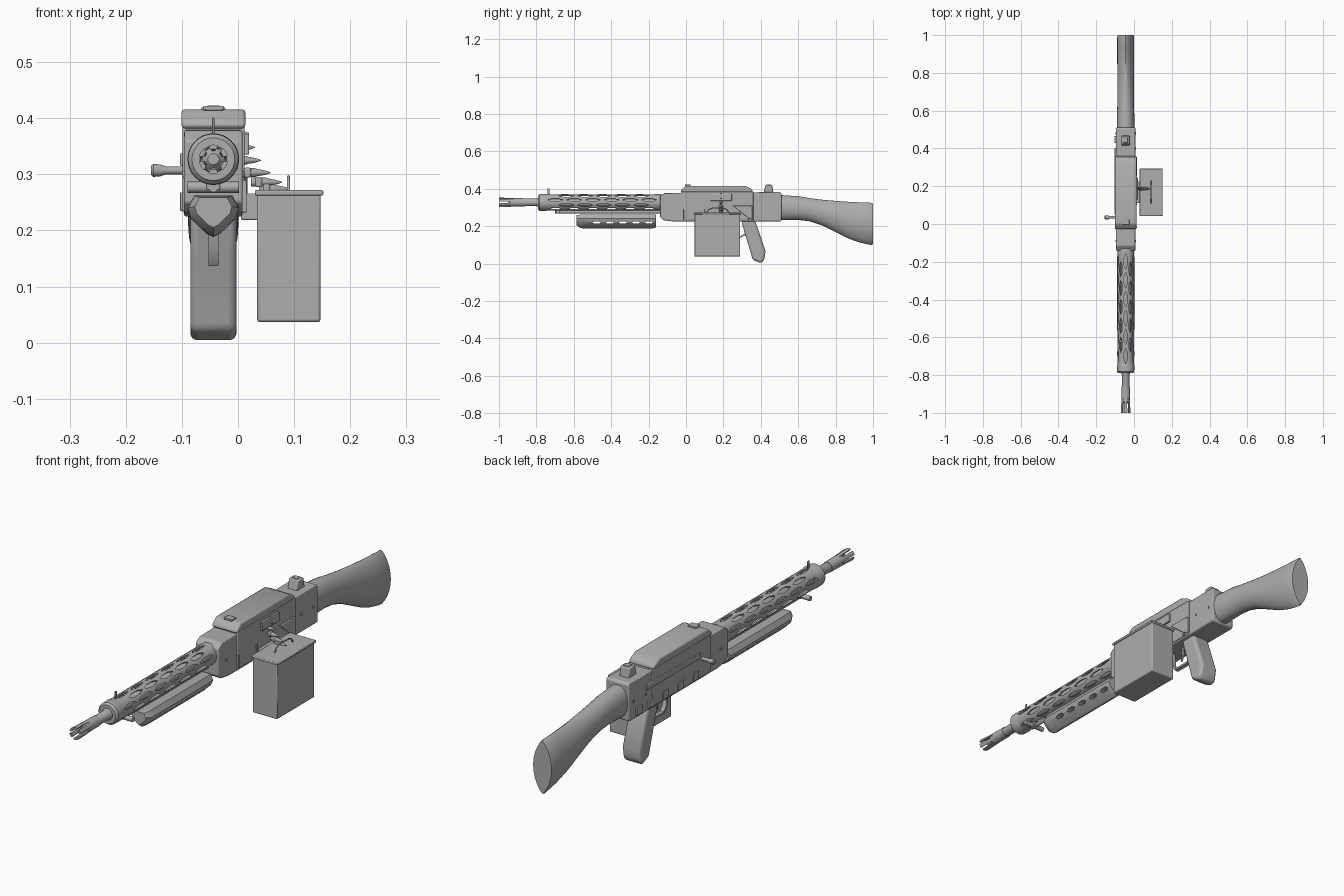
import bpy, bmesh, math
from mathutils import Vector, Matrix

CX, CZ = -0.044, 0.327          # barrel axis
metal = bpy.data.materials.new("grey_metal")
metal.diffuse_color = (0.42, 0.42, 0.42, 1)


def finish(name, bm, bevel=0.0, segs=2, smooth=35):
    bmesh.ops.recalc_face_normals(bm, faces=bm.faces)
    me = bpy.data.meshes.new(name)
    bm.to_mesh(me)
    bm.free()
    ob = bpy.data.objects.new(name, me)
    bpy.context.collection.objects.link(ob)
    me.materials.append(metal)
    if bevel:
        m = ob.modifiers.new("bevel", "BEVEL")
        m.width, m.segments, m.limit_method = bevel, segs, "ANGLE"
        m.angle_limit = math.radians(30)
    if smooth:
        bpy.ops.object.select_all(action="DESELECT")
        bpy.context.view_layer.objects.active = ob
        ob.select_set(True)
        bpy.ops.object.shade_smooth_by_angle(angle=math.radians(smooth))
    return ob


def loft(bm, rings, closed=False):
    vs = [[bm.verts.new(p) for p in r] for r in rings]
    n = len(vs[0])
    pairs = list(zip(vs, vs[1:])) + ([(vs[-1], vs[0])] if closed else [])
    for a, b in pairs:
        for i in range(n):
            bm.faces.new((a[i], a[(i + 1) % n], b[(i + 1) % n], b[i]))
    if not closed:
        bm.faces.new(vs[0])
        bm.faces.new(vs[-1])


def side_prism(name, pts, x0, x1, bevel=0.004, segs=2):
    """(y, z) outline extruded across x."""
    bm = bmesh.new()
    loft(bm, [[(x, y, z) for y, z in pts] for x in (x0, x1)])
    return finish(name, bm, bevel, segs)


def box(name, x0, x1, y0, y1, z0, z1, bevel=0.002):
    return side_prism(name, [(y0, z0), (y1, z0), (y1, z1), (y0, z1)], x0, x1, bevel)


def lathe(name, prof, p=(CX, 0, CZ), axis="Y", n=24, closed=False):
    """(distance, radius) outline turned about an axis."""
    rings = []
    for d, r in prof:
        ring = []
        for i in range(n):
            c, s = r * math.cos(2 * math.pi * i / n), r * math.sin(2 * math.pi * i / n)
            v = {"Y": (c, d, s), "X": (d, c, s), "Z": (c, s, d)}[axis]
            ring.append(Vector(p) + Vector(v))
        rings.append(ring)
    bm = bmesh.new()
    loft(bm, rings, closed)
    return finish(name, bm)


def cut(ob, cutter_bm, name):
    c = finish(name, cutter_bm, smooth=0)
    c.hide_render = True
    c.hide_set(True)
    c.display_type = "WIRE"
    m = ob.modifiers.new("cut", "BOOLEAN")
    m.operation, m.object, m.solver = "DIFFERENCE", c, "EXACT"


def radial_slot(bm, ang, y0, y1, w, r0, r1, tip):
    """Six-sided slot pointing outwards from the barrel axis."""
    out = [(y0, 0), (y0 + tip, -w), (y1 - tip, -w), (y1, 0), (y1 - tip, w), (y0 + tip, w)]
    rot = Matrix.Rotation(ang, 4, "Y")
    loft(bm, [[Vector((CX, 0, CZ)) + rot @ Vector((u, y, r)) for y, u in out]
              for r in (r0, r1)])


def rod(name, pts, r):
    cu = bpy.data.curves.new(name, "CURVE")
    cu.dimensions, cu.bevel_depth, cu.bevel_resolution = "3D", r, 2
    cu.use_fill_caps = True
    sp = cu.splines.new("POLY")
    sp.points.add(len(pts) - 1)
    for q, v in zip(sp.points, pts):
        q.co = (*v, 1)
    ob = bpy.data.objects.new(name, cu)
    bpy.context.collection.objects.link(ob)
    cu.materials.append(metal)


# perforated barrel shroud
shroud = lathe("barrel_shroud", [(-0.755, 0.044), (-0.13, 0.044), (-0.13, 0.037), (-0.755, 0.037)],
               n=32, closed=True)
bm = bmesh.new()
for k in range(10):
    shift = 0.0585 * (k % 2)
    for j in range(6 - k % 2):
        y = -0.74 + shift + j * 0.1
        radial_slot(bm, k * math.pi / 5, y, y + 0.084, 0.0085, 0.031, 0.06, 0.024)
cut(shroud, bm, "shroud_slot_cutter")
lathe("shroud_cap", [(-0.79, 0.022), (-0.79, 0.038), (-0.782, 0.045), (-0.75, 0.046), (-0.742, 0.044),
                     (-0.742, 0.022)], n=32, closed=True)
lathe("barrel", [(-0.95, 0.010), (-0.94, 0.020), (-0.8, 0.020), (-0.79, 0.024), (-0.13, 0.026)])

# slotted muzzle
muzzle = lathe("flash_hider", [(-1.0, 0.026), (-0.93, 0.023), (-0.86, 0.022), (-0.86, 0.012),
                               (-0.93, 0.014), (-1.0, 0.018)], closed=True)
bm = bmesh.new()
for k in range(6):
    radial_slot(bm, (k + 0.5) * math.pi / 3, -1.03, -0.92, 0.0045, 0.009, 0.04, 0.01)
cut(muzzle, bm, "muzzle_slot_cutter")
box("front_sight", CX - 0.002, CX + 0.002, -0.74, -0.73, 0.368, 0.401, 0.001)

# gas tube with cross bar
lathe("gas_tube", [(-0.70, 0.008), (-0.13, 0.008)], (CX, 0, 0.276), n=12)
lathe("gas_tube_crossbar", [(-0.046, 0.010), (0.046, 0.010)], (CX, -0.685, 0.277), "X", 12)
box("gas_block", CX - 0.012, CX + 0.012, -0.70, -0.665, 0.272, 0.292)

# lower handguard with vent slots
half = [(0.0, 0.262), (0.034, 0.262), (0.046, 0.240), (0.041, 0.222), (0.012, 0.194), (0.0, 0.188)]
outline = half + [(-x, z) for x, z in half[-2:0:-1]]
bm = bmesh.new()
rings = []
for y, s in ((-0.585, 0.72), (-0.565, 0.97), (-0.55, 1), (-0.18, 1), (-0.16, 0.92)):
    rings.append([(CX + x * s, y, 0.25 + (z - 0.25) * s) for x, z in outline])
loft(bm, rings)
guard = finish("handguard", bm)
bm = bmesh.new()
for j in range(5):
    y, z, h = -0.50 + j * 0.07, 0.219, 0.006
    ring = [(y, z), (y + 0.01, z - h), (y + 0.035, z - h), (y + 0.045, z), (y + 0.035, z + h), (y + 0.01, z + h)]
    loft(bm, [[(CX + x, a, b) for a, b in ring] for x in (-0.07, 0.07)])
cut(guard, bm, "handguard_slot_cutter")

# receiver
side_prism("receiver", [(-0.14, 0.25), (-0.12, 0.232), (-0.07, 0.225), (0.505, 0.225), (0.51, 0.23),
                        (0.51, 0.375), (0.503, 0.382), (-0.115, 0.378), (-0.14, 0.36)],
           -0.096, 0.008, 0.006)
box("receiver_midsection", -0.099, 0.012, -0.02, 0.36, 0.232, 0.384, 0.003)
side_prism("top_cover", [(-0.028, 0.382), (-0.026, 0.395), (0.0, 0.416), (0.315, 0.416),
                         (0.352, 0.398), (0.357, 0.382)], -0.101, 0.013, 0.006)
box("cover_latch", -0.062, -0.025, -0.005, 0.025, 0.414, 0.422)
side_prism("rear_sight", [(0.415, 0.378), (0.468, 0.378), (0.46, 0.42), (0.425, 0.42)], -0.066, -0.022)
box("rear_sight_notch_plate", -0.055, -0.033, 0.43, 0.455, 0.418, 0.4225, 0.001)
for y in (-0.02, 0.10, 0.325):
    box("right_rib", 0.006, 0.0155, y, y + 0.008, 0.232, 0.29, 0.001)
for y in (0.06, 0.16, 0.26, 0.35, 0.43):
    box("left_rib", -0.103, -0.094, y, y + 0.035, 0.235, 0.268, 0.001)
box("left_slide_rail", -0.103, -0.09, 0.05, 0.40, 0.315, 0.338, 0.002)
side_prism("ejection_deflector", [(0.25, 0.31), (0.355, 0.31), (0.355, 0.235), (0.33, 0.245)],
           0.005, 0.017, 0.003)
box("feed_tray", 0.005, 0.020, 0.13, 0.245, 0.335, 0.372)
for y in (-0.09, 0.40, 0.48):
    lathe("side_pin", [(-0.055, 0.006), (0.055, 0.006)], (CX, y, 0.30), "X", 12)

# charging handle
lathe("charging_handle", [(-0.155, 0.008), (-0.151, 0.0115), (-0.138, 0.0105), (-0.128, 0.007),
                          (-0.095, 0.007)], (0, 0.035, 0.307), "X", 16)

# shoulder stock: round neck widening to a pointed oval butt
bm = bmesh.new()
rings = []
for y, lo, hi, hw in ((0.505, 0.233, 0.366, 0.047), (0.60, 0.233, 0.360, 0.045), (0.66, 0.226, 0.350, 0.044),
                      (0.73, 0.203, 0.341, 0.044), (0.80, 0.168, 0.335, 0.044), (0.87, 0.133, 0.330, 0.045),
                      (0.93, 0.112, 0.327, 0.045), (0.99, 0.099, 0.325, 0.045), (1.0, 0.104, 0.320, 0.042)):
    p = 0.85 + 0.75 * (y - 0.5) / 0.5
    ring = []
    for i in range(28):
        t = 2 * math.pi * i / 28
        x = math.copysign(abs(math.cos(t)) ** p, math.cos(t)) * hw
        ring.append((CX + x, y, (lo + hi) / 2 + (hi - lo) / 2 * math.sin(t)))
    rings.append(ring)
loft(bm, rings)
finish("stock", bm)

# grip and trigger group
side_prism("pistol_grip", [(0.295, 0.228), (0.37, 0.228), (0.385, 0.185), (0.425, 0.065), (0.418, 0.018),
                           (0.40, 0.001), (0.355, 0.022), (0.35, 0.045), (0.318, 0.15)],
           -0.085, -0.003, 0.013, 3)
guard_path = [(0.19, 0.228), (0.195, 0.165), (0.215, 0.137), (0.29, 0.137), (0.325, 0.155)]
inner = [(0.318, 0.162), (0.288, 0.145), (0.219, 0.145), (0.203, 0.168), (0.199, 0.228)]
side_prism("trigger_guard", guard_path + inner, CX - 0.009, CX + 0.009, 0.0)
side_prism("trigger", [(0.25, 0.228), (0.265, 0.228), (0.262, 0.19), (0.25, 0.165), (0.247, 0.167),
                       (0.254, 0.19)], CX - 0.004, CX + 0.004, 0.001)

# ammunition box with lid, handle and bracket
box("ammo_box", 0.034, 0.147, 0.045, 0.29, 0.037, 0.265, 0.004)
box("ammo_box_lid", 0.030, 0.152, 0.042, 0.294, 0.262, 0.272, 0.003)
rod("lid_handle", [(0.09, 0.11, 0.270), (0.09, 0.12, 0.288), (0.09, 0.14, 0.296), (0.09, 0.20, 0.296),
                   (0.09, 0.22, 0.288), (0.09, 0.23, 0.270)], 0.0028)
box("box_bracket", 0.005, 0.036, 0.11, 0.225, 0.219, 0.266)

# cartridge belt curving down into the box
for i, (x, z) in enumerate(((0.020, 0.373), (0.030, 0.348), (0.041, 0.325), (0.058, 0.303), (0.078, 0.286),
                            (0.092, 0.274))):
    b = x - 0.055
    lathe("cartridge", [(b, 0.008), (x - 0.028, 0.008), (x - 0.024, 0.0065), (x - 0.010, 0.004), (x, 0.0008)],
          (0, 0.187, z), "X", 12)
    box("belt_link", b + 0.008, b + 0.02, 0.177, 0.197, z - 0.009, z + 0.009, 0.003)
